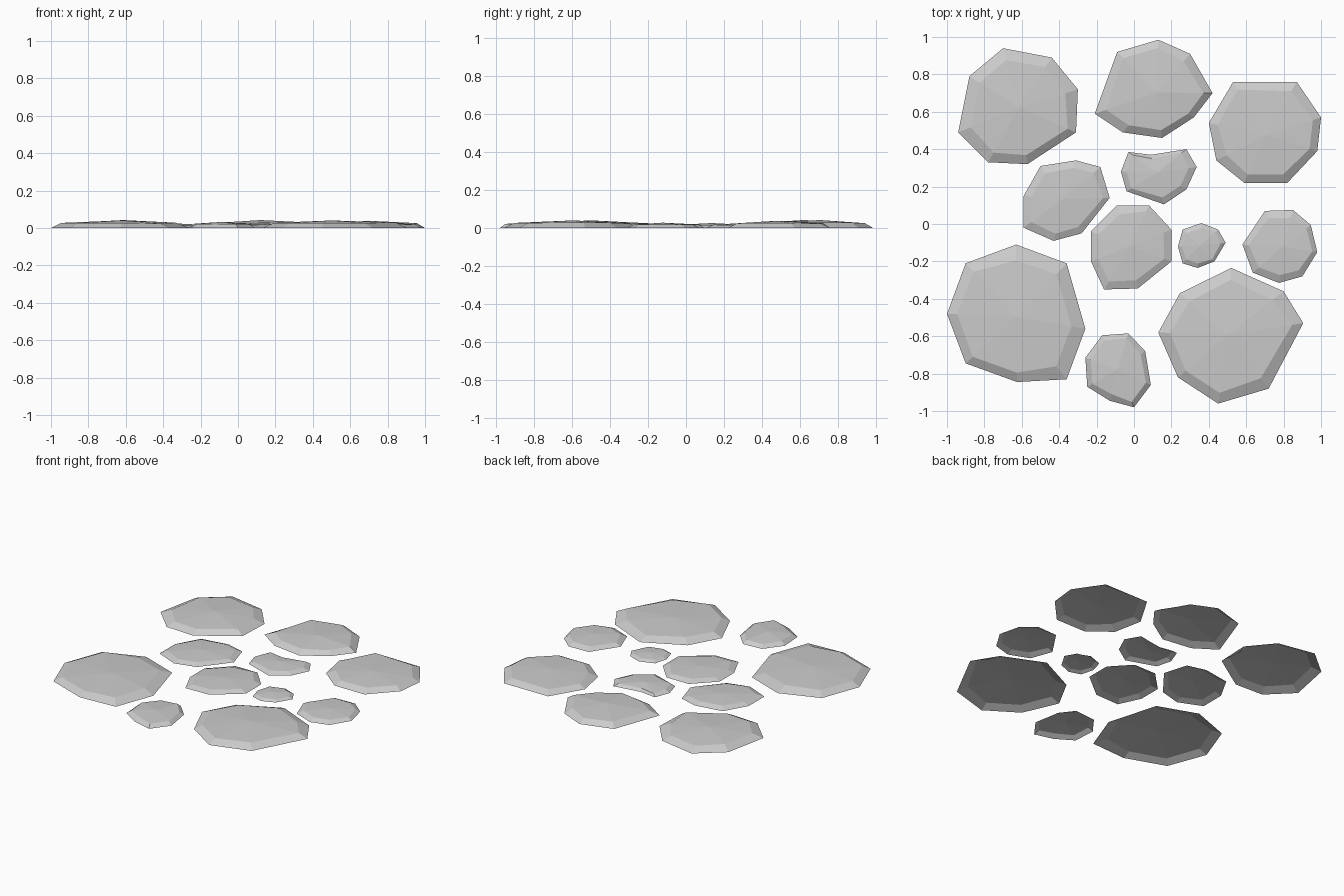
import bpy, random
from mathutils import Vector

random.seed(4)


# One low-poly paving stone: ground outline, sloped rim, faceted shallow crown, open underside
def stone(name, height, *outline):
    pts = [Vector(p) for p in outline]
    n = len(pts)
    c = sum(pts, Vector((0, 0))) / n
    verts = [(p.x, p.y, 0) for p in pts]
    for p in pts:
        q = c + (p - c) * random.uniform(0.78, 0.86)
        verts.append((q.x, q.y, height * random.uniform(0.58, 0.72)))
    verts.append((c.x, c.y, height))
    faces = []
    for i in range(n):
        j = (i + 1) % n
        # outlines are listed clockwise, so wind the faces to point up and out
        faces.append((j, i, n + i, n + j))
        faces.append((n + j, n + i, 2 * n))
    mesh = bpy.data.meshes.new(name)
    mesh.from_pydata(verts, [], faces)
    mesh.update()
    bpy.context.collection.objects.link(bpy.data.objects.new(name, mesh))


# Back row
stone("stone_back_left", 0.042, (-.70, .94), (-.44, .89), (-.30, .72), (-.31, .49),
      (-.57, .32), (-.78, .33), (-.94, .49), (-.88, .79))
stone("stone_back_middle", 0.042, (-.09, .92), (.13, .985), (.30, .91), (.42, .70),
      (.32, .57), (.15, .46), (-.06, .49), (-.21, .59))
stone("stone_back_right", 0.038, (.53, .76), (.87, .76), (1.0, .57), (.98, .39),
      (.82, .22), (.59, .22), (.44, .34), (.40, .54))

# Middle cluster
stone("stone_middle_left", 0.026, (-.50, .31), (-.31, .34), (-.18, .305), (-.13, .14),
      (-.28, -.05), (-.43, -.09), (-.59, -.02), (-.59, .15))
stone("stone_notched", 0.025, (-.03, .385), (.09, .37), (.28, .40), (.335, .305),
      (.28, .185), (.16, .105), (-.04, .175), (-.07, .28))
stone("stone_centre", 0.025, (-.09, .10), (.08, .10), (.20, -.03), (.20, -.20),
      (.02, -.345), (-.16, -.35), (-.23, -.20), (-.23, -.04))
stone("stone_pebble", 0.02, (.36, .005), (.45, -.03), (.49, -.10), (.43, -.20),
      (.34, -.235), (.26, -.21), (.235, -.12), (.26, -.03))
stone("stone_middle_right", 0.028, (.70, .07), (.85, .075), (.945, -.005), (.98, -.15),
      (.90, -.28), (.775, -.315), (.635, -.26), (.58, -.11))

# Front row
stone("stone_front_left", 0.04, (-.63, -.11), (-.36, -.21), (-.26, -.56), (-.36, -.83),
      (-.625, -.845), (-.90, -.745), (-1.0, -.48), (-.90, -.21))
stone("stone_front_right", 0.04, (.52, -.235), (.80, -.36), (.905, -.53), (.72, -.88),
      (.45, -.96), (.235, -.82), (.13, -.58), (.245, -.37))
stone("stone_front_small", 0.032, (-.17, -.595), (-.03, -.585), (.06, -.68), (.09, -.86),
      (0, -.98), (-.13, -.945), (-.25, -.87), (-.26, -.715))
